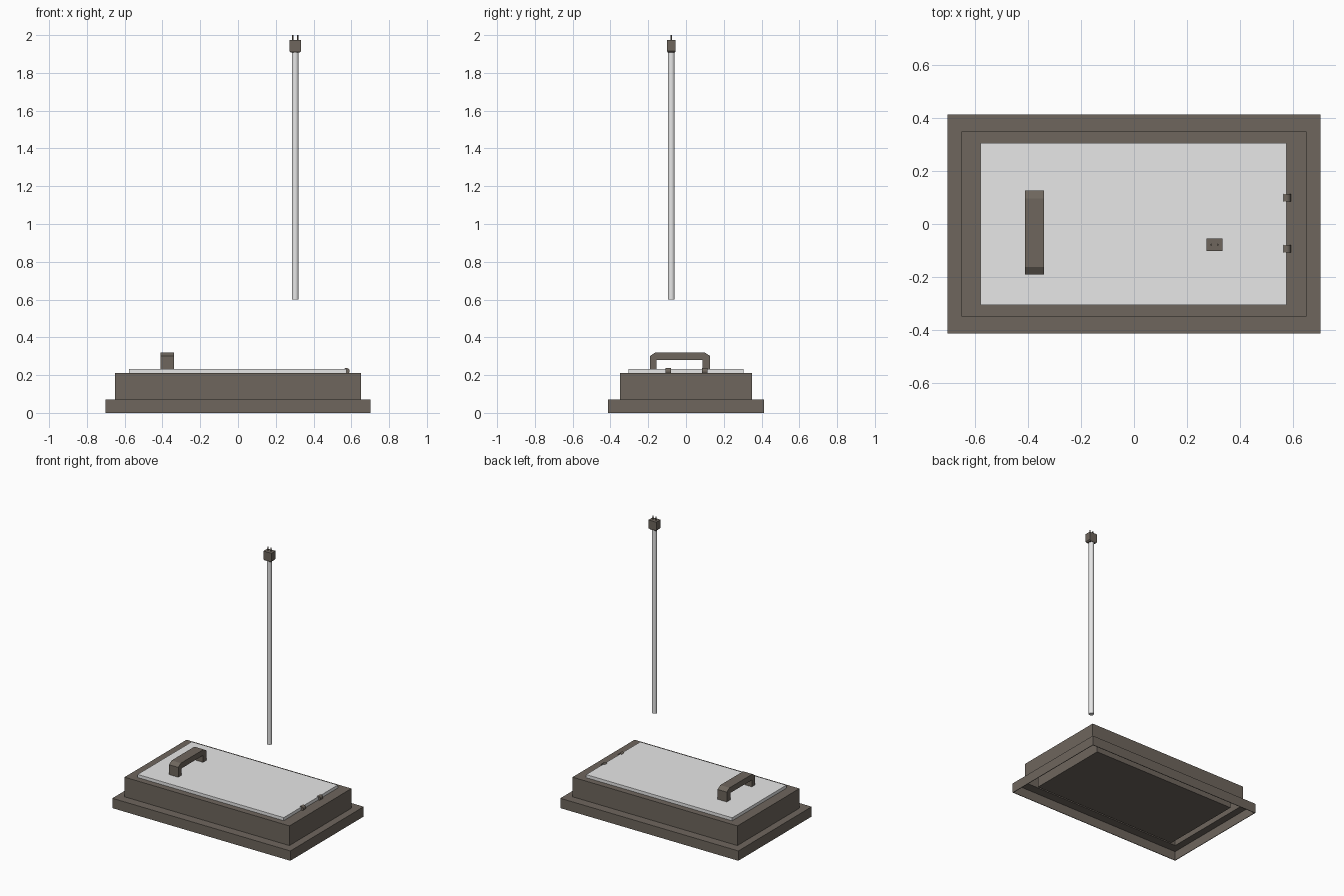
import bpy, bmesh, math

if "Cube" in bpy.data.objects:
    bpy.data.objects.remove(bpy.data.objects["Cube"])


def material(name, rgb):
    m = bpy.data.materials.new(name)
    m.diffuse_color = (*rgb, 1)
    m.use_nodes = True
    m.node_tree.nodes["Principled BSDF"].inputs["Base Color"].default_value = m.diffuse_color
    return m


BROWN = material("dark brown", (0.156, 0.133, 0.110))
GREY = material("light grey", (0.8, 0.8, 0.8))


def finish(bm, name, mat):
    bmesh.ops.recalc_face_normals(bm, faces=bm.faces)
    me = bpy.data.meshes.new(name)
    bm.to_mesh(me)
    bm.free()
    me.materials.append(mat)
    ob = bpy.data.objects.new(name, me)
    bpy.context.collection.objects.link(ob)
    return ob


def lofted_rings(name, rings, mat, cx=0, cy=0):
    """Stack of rectangles (half x, half y, z), capped at both ends."""
    bm = bmesh.new()
    loops = [[bm.verts.new((cx + sx * hx, cy + sy * hy, z))
              for sx, sy in ((-1, -1), (1, -1), (1, 1), (-1, 1))]
             for hx, hy, z in rings]
    for a, b in zip(loops, loops[1:]):
        for i in range(4):
            j = (i + 1) % 4
            bm.faces.new((a[i], a[j], b[j], b[i]))
    bm.faces.new(loops[0])
    bm.faces.new(loops[-1])
    return finish(bm, name, mat)


def cylinder(name, r, depth, loc, mat, sides, rot=(0, 0, 0)):
    bpy.ops.mesh.primitive_cylinder_add(vertices=sides, radius=r, depth=depth,
                                        location=loc, rotation=rot)
    ob = bpy.context.object
    ob.name = name
    ob.data.materials.append(mat)
    bpy.ops.object.shade_smooth_by_angle(angle=math.radians(40))
    return ob


# Stepped housing, a thin shell open underneath
T = 0.004
lofted_rings("housing", [
    (0.65, 0.349, 0.21), (0.65, 0.349, 0.07), (0.702, 0.413, 0.07), (0.702, 0.413, 0),
    (0.702 - T, 0.413 - T, 0), (0.702 - T, 0.413 - T, 0.07 - T),
    (0.65 - T, 0.349 - T, 0.07 - T), (0.65 - T, 0.349 - T, 0.21 - T)], BROWN)

# Inner tray hanging inside the shell below the lid
lofted_rings("inner_tray", [(0.576, 0.305, 0.207), (0.576, 0.305, 0.042)], BROWN, cx=-0.002)

# Light panel lid
lofted_rings("lid", [(0.576, 0.305, 0.208), (0.576, 0.305, 0.232)], GREY, cx=-0.002)

# Handle: chamfered arch profile extruded along x
profile = [(-0.19, 0.23), (-0.155, 0.23), (-0.155, 0.281), (0.088, 0.281),
           (0.088, 0.23), (0.127, 0.23), (0.127, 0.302), (0.096, 0.321),
           (-0.161, 0.321), (-0.19, 0.302)]
bm = bmesh.new()
face = bm.faces.new([bm.verts.new((-0.411, y, z)) for y, z in profile])
ext = bmesh.ops.extrude_face_region(bm, geom=[face])["geom"]
bmesh.ops.translate(bm, vec=(0.073, 0, 0),
                    verts=[v for v in ext if isinstance(v, bmesh.types.BMVert)])
finish(bm, "handle", BROWN)

# Hinge knuckles
for i, y in enumerate((-0.093, 0.099)):
    cylinder(f"hinge_{i + 1}", 0.017, 0.029, (0.574, y, 0.221), BROWN, 12,
             (math.pi / 2, 0, 0))

# Hanging tube with its plug and two pins
X, Y = 0.303, -0.078
cylinder("tube", 0.018, 1.315, (X, Y, 1.2575), GREY, 16)
lofted_rings("plug", [(0.024, 0.019, 1.908), (0.031, 0.0235, 1.916),
                      (0.031, 0.0235, 1.974)], BROWN, X, Y)
for i, s in enumerate((-1, 1)):
    cylinder(f"pin_{i + 1}", 0.004, 0.03, (X + s * 0.0125, Y, 1.985), BROWN, 8)
